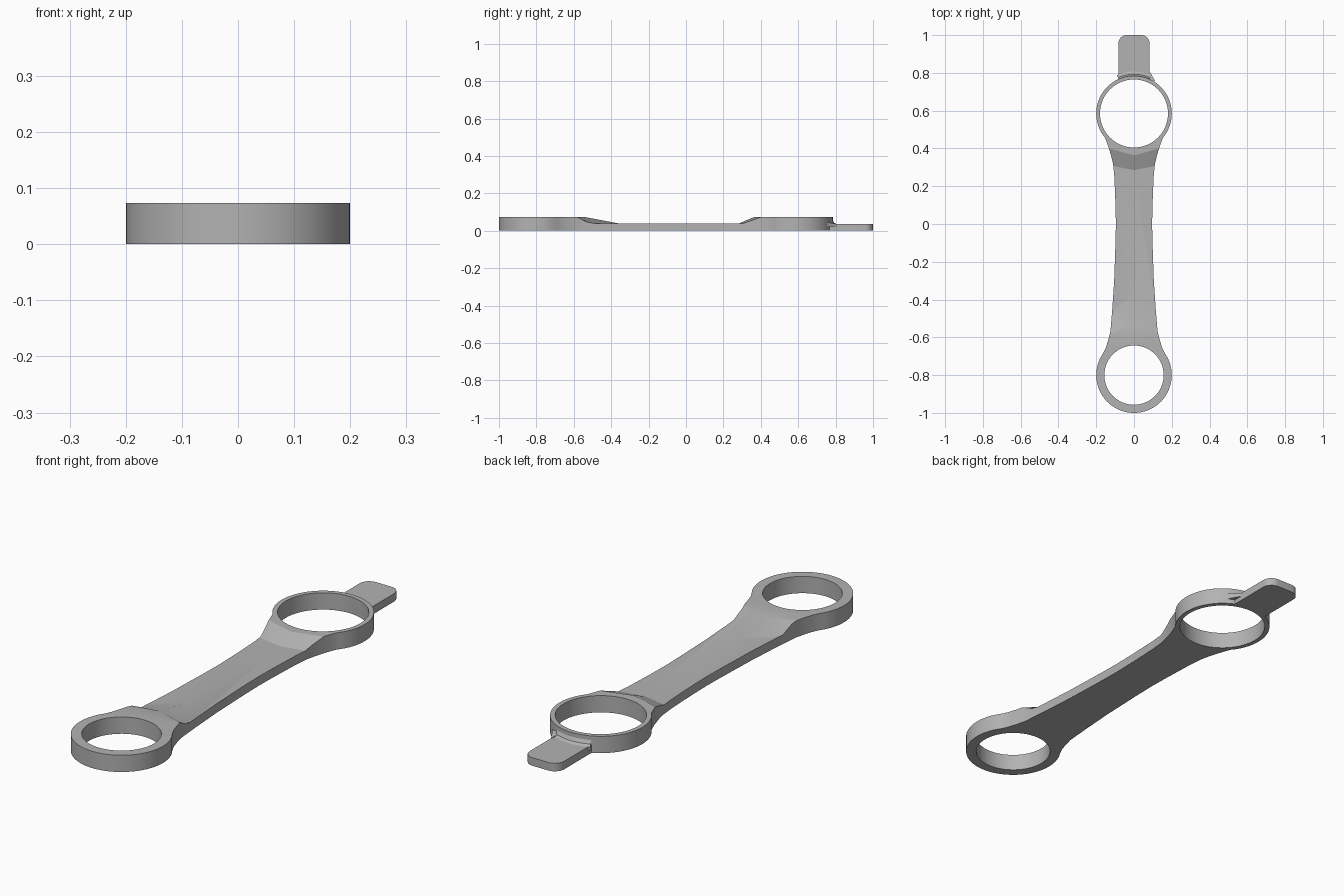
import bpy
import bmesh
from math import sin, cos, radians

old = bpy.data.objects.get("Cube")
if old:
    bpy.data.objects.remove(old)

HEIGHT, WEB, TAB = 0.073, 0.04, 0.035
FRONT_Y, BACK_Y, RING_R = -0.8, 0.585, 0.2

grey = bpy.data.materials.new("plain grey")
grey.use_nodes = True
colour = (0.45, 0.45, 0.45, 1)
grey.diffuse_color = colour
grey.node_tree.nodes["Principled BSDF"].inputs["Base Color"].default_value = colour


def arc(cx, cy, r, start, end, steps):
    angles = [radians(start + (end - start) * i / steps) for i in range(steps + 1)]
    return [(cx + r * cos(a), cy + r * sin(a)) for a in angles]


def loft(name, sections):
    """Skin matching closed loops and cap both ends."""
    bm = bmesh.new()
    loops = [[bm.verts.new(p) for p in s] for s in sections]
    n = len(loops[0])
    for a, b in zip(loops, loops[1:]):
        for i in range(n):
            j = (i + 1) % n
            bm.faces.new((a[i], a[j], b[j], b[i]))
    bm.faces.new(loops[0][::-1])
    bm.faces.new(loops[-1])
    bmesh.ops.recalc_face_normals(bm, faces=bm.faces[:])
    mesh = bpy.data.meshes.new(name)
    bm.to_mesh(mesh)
    bm.free()
    mesh.materials.append(grey)
    obj = bpy.data.objects.new(name, mesh)
    bpy.context.collection.objects.link(obj)
    return obj


def prism(name, outline, z0, z1):
    return loft(name, [[(x, y, z) for x, y in outline] for z in (z0, z1)])


def cut(target, cutter):
    mod = target.modifiers.new("cut", 'BOOLEAN')
    mod.operation = 'DIFFERENCE'
    mod.solver = 'EXACT'
    mod.object = cutter
    bpy.context.view_layer.objects.active = target
    bpy.ops.object.modifier_apply(modifier=mod.name)
    bpy.data.objects.remove(cutter)


def smooth(obj):
    bpy.ops.object.select_all(action='DESELECT')
    obj.select_set(True)
    bpy.context.view_layer.objects.active = obj
    bpy.ops.object.shade_smooth_by_angle(angle=radians(20))


# Link body: two ring ends joined by a waisted arm
neck = [(0.149, -0.655), (0.135, -0.61), (0.125, -0.57), (0.115, -0.45),
        (0.105, -0.3), (0.098, -0.1), (0.096, 0), (0.098, 0.1),
        (0.104, 0.25), (0.111, 0.32), (0.122, 0.365), (0.136, 0.41)]
side = (arc(0, FRONT_Y, RING_R, -90, 35, 24) + neck
        + arc(0, BACK_Y, RING_R, -40, 90, 26))
outline = side + [(-x, y) for x, y in side[-2:0:-1]]
body = prism("link_body", outline, 0, HEIGHT)


# Recess with V-shaped ramps that leaves the arm thinner than the rings
def recess_section(x, top_a, low_a, low_b, top_b):
    return [(x, top_a, 0.2), (x, top_a, HEIGHT), (x, low_a, WEB),
            (x, low_b, WEB), (x, top_b, HEIGHT), (x, top_b, 0.2)]


edge = (-0.59, -0.53, 0.315, 0.405)
middle = (-0.54, -0.365, 0.285, 0.363)
cut(body, loft("recess_cutter", [recess_section(-0.15, *edge),
                                 recess_section(0, *middle),
                                 recess_section(0.15, *edge)]))

# Bores through both rings
for y, r in ((FRONT_Y, 0.157), (BACK_Y, 0.18)):
    cut(body, prism("bore_cutter", arc(0, y, r, 0, 354.375, 63), -0.1, 0.2))
smooth(body)

# Rounded end tab, its inner edge buried in the ring wall
W, R = 0.083, 0.045
tab_outline = (arc(0, BACK_Y, 0.19, 115.9, 64.1, 12)
               + arc(W - R, 1 - R, R, 0, 90, 8)
               + arc(R - W, 1 - R, R, 90, 180, 8))
smooth(prism("end_tab", tab_outline, 0, TAB))

# Sloped fillet where the tab meets the ring
fillet = []
for i in range(13):
    a = radians(114 - 48 * i / 12)
    profile = [(0.192, 0.02), (0.222, 0.02), (0.222, TAB),
               (0.208, 0.041), (0.2, 0.055), (0.192, 0.055)]
    fillet.append([(r * cos(a), BACK_Y + r * sin(a), z) for r, z in profile])
smooth(loft("tab_fillet", fillet))

# Small corner gusset on the left of the tab
gusset = [(0.07, 0.765), (0.112, 0.757), (0.082, 0.81)]
loft("tab_gusset", [[(x, y, 0.02) for x, y in gusset],
                    [(x, y, z) for (x, y), z in zip(gusset, (0.045, 0.045, TAB))]])
